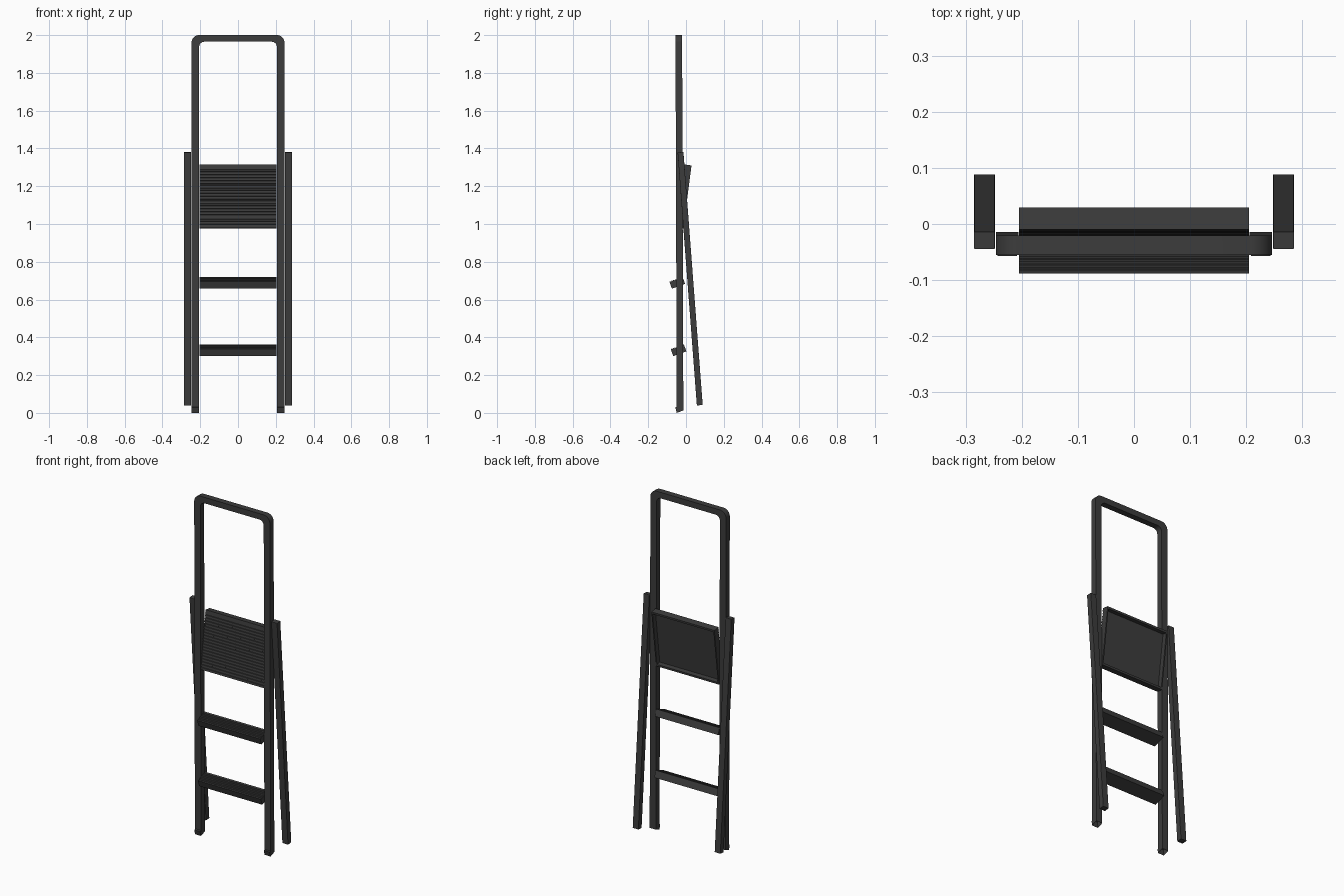
import bpy, bmesh, math
from mathutils import Vector, Matrix

if "Cube" in bpy.data.objects:
    bpy.data.objects.remove(bpy.data.objects["Cube"])

mat = bpy.data.materials.new("dark_grey")
mat.diffuse_color = (0.045, 0.045, 0.045, 1)
mat.use_nodes = True
mat.node_tree.nodes["Principled BSDF"].inputs["Base Color"].default_value = mat.diffuse_color


def finish(name, bm, bevel=0.0):
    bmesh.ops.recalc_face_normals(bm, faces=bm.faces)
    me = bpy.data.meshes.new(name)
    bm.to_mesh(me)
    bm.free()
    me.materials.append(mat)
    ob = bpy.data.objects.new(name, me)
    bpy.context.collection.objects.link(ob)
    if bevel:
        b = ob.modifiers.new("bevel", 'BEVEL')
        b.width, b.segments = bevel, 2
    return ob


def extrude(pts, vec):
    """Solid made by pushing a closed outline along vec."""
    bm = bmesh.new()
    f = bm.faces.new([bm.verts.new(p) for p in pts])
    r = bmesh.ops.extrude_face_region(bm, geom=[f])
    vs = [g for g in r["geom"] if isinstance(g, bmesh.types.BMVert)]
    bmesh.ops.translate(bm, verts=vs, vec=vec)
    return bm


def hollow_ends(bm, faces, depth, wall=0.004):
    """Open tube end: inset the face and push it inwards."""
    for f in faces:
        n = f.normal.copy()
        bmesh.ops.inset_individual(bm, faces=[f], thickness=wall)
        bmesh.ops.translate(bm, verts=f.verts, vec=-n * depth)


def arc(cx, cz, r, a0, a1, n=8):
    return [(cx + r * math.cos(math.radians(a0 + (a1 - a0) * i / n)),
             cz + r * math.sin(math.radians(a0 + (a1 - a0) * i / n))) for i in range(n + 1)]


# Front frame: one hoop with rounded top corners
W, I, T = 0.246, 0.206, 0.035
half_out = [(W, 0)] + arc(W - 0.04, 1.96, 0.04, 0, 90)
half_in = [(I, 0)] + arc(I - 0.028, 2 - T - 0.028, 0.028, 0, 90)
mirror = lambda p: [(-x, z) for x, z in reversed(p)]
outline = half_out + mirror(half_out) + [(-x, z) for x, z in half_in] + half_in[::-1]
bm = extrude([Vector((x, 0, z)) for x, z in outline], (0, T, 0))
bmesh.ops.recalc_face_normals(bm, faces=bm.faces)
for v in bm.verts:
    if v.co.z < 1e-4 and v.co.y > 0.01:
        v.co.z = 0.013
    v.co.y += -0.049 - 0.0033 * v.co.z
bm.normal_update()
hollow_ends(bm, [f for f in bm.faces if f.normal.z < -0.8 and f.calc_center_median().z < 0.1], 0.03)
ob = finish("front_frame", bm)
bpy.context.view_layer.objects.active = ob
ob.select_set(True)
bpy.ops.object.shade_smooth_by_angle(angle=math.radians(30))
ob.select_set(False)

# Rear legs: slanted square tubes outside the frame
top, bot = Vector((0, -0.029, 1.38)), Vector((0, 0.073, 0.04))
slope = math.atan2(bot.y - top.y, top.z - bot.z)
for side, label in ((-1, "left"), (1, "right")):
    bm = bmesh.new()
    bmesh.ops.create_cube(bm, size=1)
    bmesh.ops.scale(bm, verts=bm.verts, vec=(0.037, 0.031, (top - bot).length))
    hollow_ends(bm, [f for f in bm.faces if f.normal.z < -0.9], 0.004)
    c = (top + bot) / 2
    c.x = side * 0.2665
    bm.transform(Matrix.Translation(c) @ Matrix.Rotation(slope, 4, 'X'))
    finish(label + "_rear_leg", bm, 0.001)


def ribbed(depth, thick, n, lip, groove=0.0035):
    """Side outline (u along tread, v up): flat lips and n ridges on top."""
    pts = [(0, -thick), (0, 0), (lip, 0)]
    p = (depth - 2 * lip) / n
    for i in range(n):
        u = lip + i * p
        pts += [(u + 0.08 * p, -groove), (u + 0.4 * p, -groove), (u + 0.5 * p, 0), (u + p, 0)]
    return pts + [(depth, 0), (depth, -thick)]


def place(bm, y, z, angle):
    # local u runs along +y, then tilts upward about x
    bm.transform(Matrix.Translation((0, y, z)) @ Matrix.Rotation(angle, 4, 'X'))


def tread(outline):
    return extrude([Vector((-0.205, u, v)) for u, v in outline], (0.41, 0, 0))


# Two steps tilted with the folded frame
for name, y, z in (("upper_step", -0.088, 0.695), ("lower_step", -0.081, 0.338)):
    bm = tread(ribbed(0.074, 0.04, 6, 0.006, 0.003))
    place(bm, y, z, math.radians(20))
    finish(name, bm)

# Folded platform: ribbed plate with a rim on its underside
tilt, L = math.atan2(1, 0.13), 0.338
base = (-0.053, 0.98)
bm = tread(ribbed(L, 0.012, 19, 0.012, 0.004))
place(bm, *base, tilt)
finish("platform", bm)
for name, x, u, sx, su in (("platform_front_rim", 0, 0.006, 0.41, 0.012),
                           ("platform_back_rim", 0, L - 0.006, 0.41, 0.012),
                           ("platform_left_rim", -0.2015, L / 2, 0.007, L),
                           ("platform_right_rim", 0.2015, L / 2, 0.007, L)):
    bm = bmesh.new()
    bmesh.ops.create_cube(bm, size=1)
    bmesh.ops.scale(bm, verts=bm.verts, vec=(sx, su, 0.028))
    bmesh.ops.translate(bm, verts=bm.verts, vec=(x, u, -0.025))
    place(bm, *base, tilt)
    finish(name, bm)
